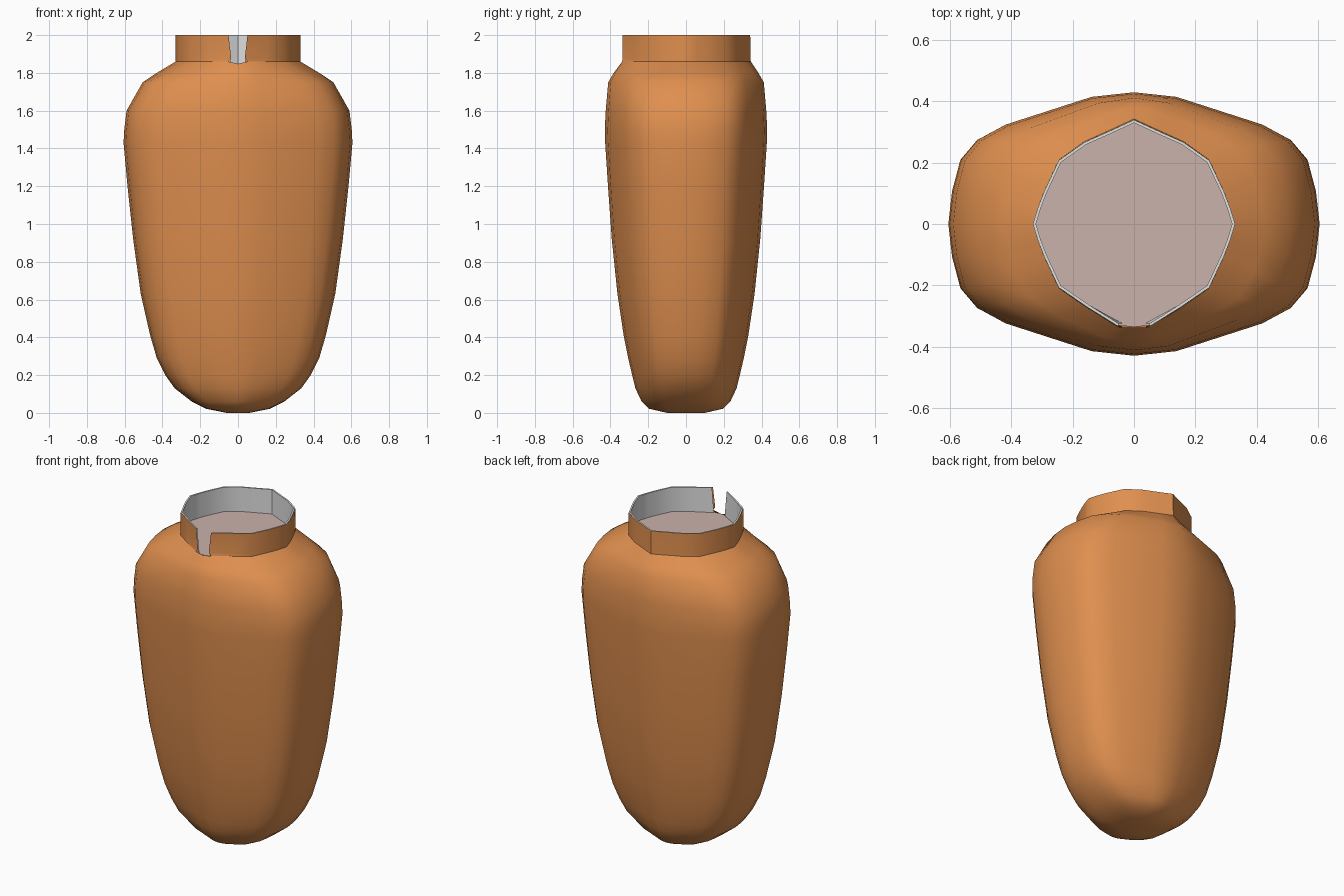
import bpy, math

if "Cube" in bpy.data.objects:
    bpy.data.objects.remove(bpy.data.objects["Cube"])


def mat(name, rgb):
    m = bpy.data.materials.new(name)
    m.diffuse_color = (*rgb, 1)
    m.use_nodes = True
    m.node_tree.nodes["Principled BSDF"].inputs["Base Color"].default_value = m.diffuse_color
    return m


CLAY = mat("terracotta", (0.74, 0.275, 0.078))
WHITE = mat("pale glaze", (0.74, 0.75, 0.74))
PINK = mat("pale pink filling", (0.60, 0.445, 0.405))

# unit quarter sections, from +x towards y
BODY = [(1, 0), (.98, .25), (.935, .49), (.845, .64), (.695, .755), (.23, .965), (0, 1)]
NECK_BACK = [(1, 0), (.95, .16), (.89, .31), (.745, .61), (.49, .785), (.24, .893), (0, 1)]
NECK_FRONT = [(1, 0), (.95, .16), (.89, .31), (.745, .61), (.46, .80), (.16, .985), (0, 1)]
N = 24
NOTCH = (17, 18)          # face columns either side of the front centre


def ring(z, rx, ry, t):
    """Cross-section at height z; t blends the body section into the neck section."""
    def quarter(front):
        neck = NECK_FRONT if front else NECK_BACK
        return [(b[0] * (1 - t) + n[0] * t, b[1] * (1 - t) + n[1] * t) for b, n in zip(BODY, neck)]
    back, front = quarter(False), quarter(True)
    pts = back + [(-x, y) for x, y in back[-2::-1]]
    pts += [(-x, -y) for x, y in front[1:]] + [(x, -y) for x, y in front[-2:0:-1]]
    return [(x * rx, y * ry, z) for x, y in pts]


def bridge(r, skip=()):
    return [(r * N + i, r * N + (i + 1) % N, (r + 1) * N + (i + 1) % N, (r + 1) * N + i)
            for i in range(N) if i not in skip]


def build(name, rings, faces, material, angle=40):
    me = bpy.data.meshes.new(name)
    me.from_pydata([v for r in rings for v in r], [], faces)
    me.materials.append(material)
    me.update()
    ob = bpy.data.objects.new(name, me)
    bpy.context.collection.objects.link(ob)
    bpy.ops.object.select_all(action='DESELECT')
    ob.select_set(True)
    bpy.context.view_layer.objects.active = ob
    bpy.ops.object.shade_smooth_by_angle(angle=math.radians(angle))
    return ob


def widen_notch(r, half):
    """Set the notch edge points of a neck ring to a given half width."""
    for i, s in ((17, -1), (19, 1)):
        x, y, z = r[i]
        r[i] = (s * half, y, z)
    return r


# body: (z, x half width, y half width, neck blend)
profile = [(0.0, .06, .10, 0), (.022, .17, .195, 0), (.06, .245, .235, 0), (.13, .335, .268, 0),
           (.2, .385, .285, 0), (.29, .43, .306, 0), (.41, .465, .33, 0), (.63, .515, .363, 0),
           (.92, .555, .393, 0), (1.2, .585, .413, 0), (1.43, .606, .428, 0), (1.5, .602, .43, 0),
           (1.6, .59, .425, 0), (1.75, .505, .412, .1), (1.8, .43, .383, .5), (1.86, .33, .343, 1)]
rings = [ring(*p) for p in profile]
rings[-1][18] = (0, -.338, 1.848)
faces = [tuple(reversed(range(N)))]
for k in range(len(rings) - 1):
    faces += bridge(k)
build("jar_body", rings, faces, CLAY)

# neck with a notch cut in the front
outer_low = ring(1.86, .33, .343, 1)
outer_mid = widen_notch(ring(1.875, .33, .342, 1), .036)
outer_top = widen_notch(ring(2.0, .33, .34, 1), .05)
build("neck", [outer_low, outer_mid, outer_top], bridge(0, NOTCH) + bridge(1, NOTCH), CLAY)

# pale inner wall and rim
inner_top = widen_notch(ring(2.0, .32, .33, 1), .05)
inner_low = widen_notch(ring(1.84, .32, .33, 1), .036)
build("neck_lining", [outer_top, inner_top, inner_low], bridge(0, NOTCH) + bridge(1, NOTCH), WHITE)

# flat filling inside the neck
build("filling", [ring(1.85, .325, .336, 1)], [tuple(range(N))], PINK)
